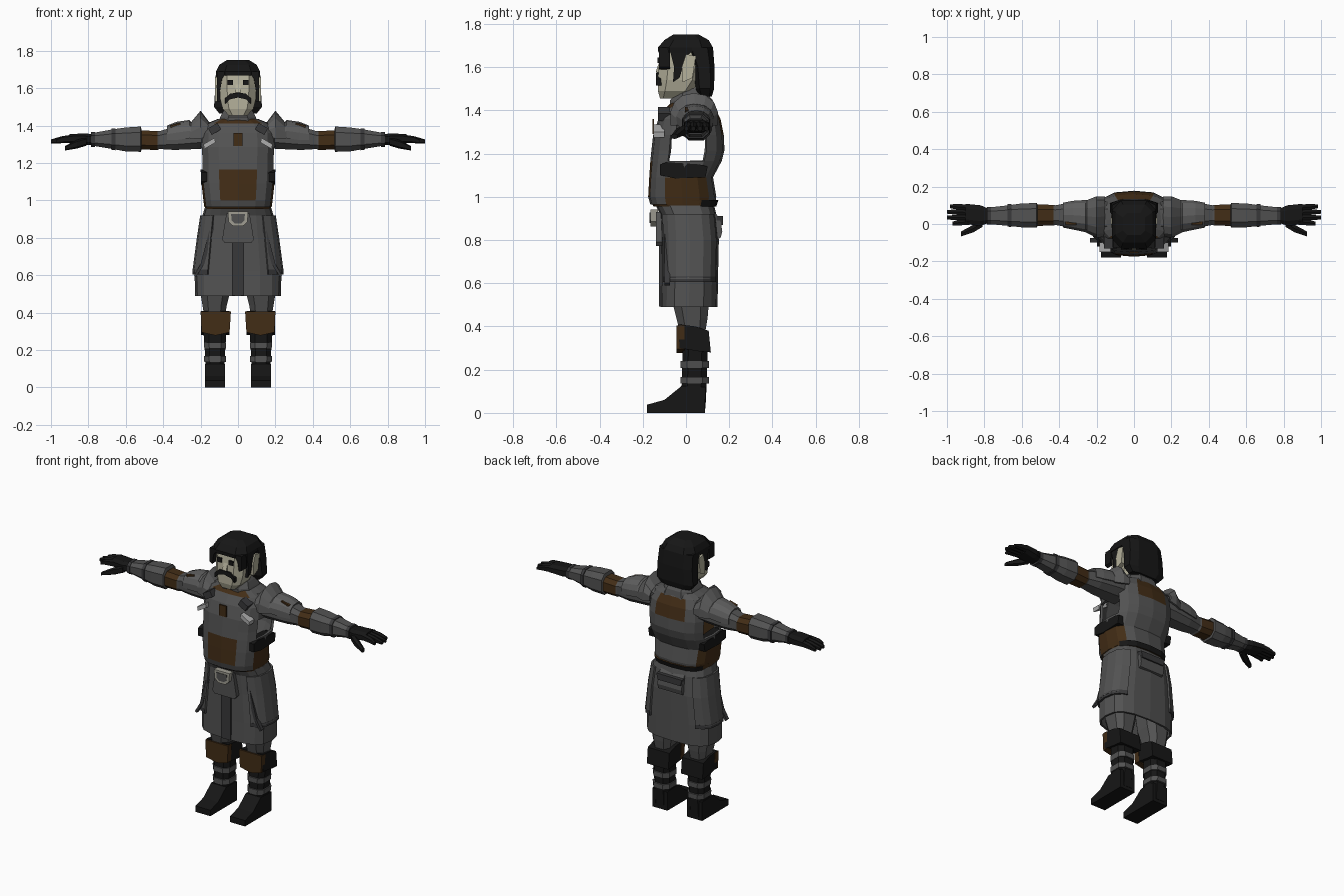
import bpy, bmesh, math
from mathutils import Vector

if "Cube" in bpy.data.objects:
    bpy.data.objects.remove(bpy.data.objects["Cube"])

PALETTE = {
    "cloth_grey": (0.085, 0.085, 0.085), "trim_dark": (0.04, 0.04, 0.042),
    "leather_black": (0.008, 0.008, 0.008), "leather_brown": (0.055, 0.026, 0.008),
    "skin": (0.46, 0.44, 0.33), "metal_pale": (0.35, 0.34, 0.29),
    "strap_light": (0.42, 0.42, 0.42), "plate_grey": (0.11, 0.11, 0.11)}
MATS = {}
for key, col in PALETTE.items():
    MATS[key] = bpy.data.materials.new(key)
    MATS[key].diffuse_color = (*col, 1)


def finish(name, bm, mat, mirror=False, rules=(), cut=None, thick=0):
    """rules: (material, test(centre)) pairs; cut: test for faces to remove."""
    bmesh.ops.recalc_face_normals(bm, faces=bm.faces[:])
    names = [mat] + [r[0] for r in rules]
    for f in bm.faces:
        c = f.calc_center_median()
        for i, (_, test) in enumerate(rules):
            if test(c):
                f.material_index = i + 1
    if cut:
        dead = [f for f in bm.faces if cut(f.calc_center_median())]
        bmesh.ops.delete(bm, geom=dead, context='FACES')
    me = bpy.data.meshes.new(name)
    bm.to_mesh(me)
    bm.free()
    for n in names:
        me.materials.append(MATS[n])
    ob = bpy.data.objects.new(name, me)
    bpy.context.collection.objects.link(ob)
    if thick:
        s = ob.modifiers.new("thickness", 'SOLIDIFY')
        s.thickness = thick
        s.offset = -1
    if mirror:
        ob.modifiers.new("mirror", 'MIRROR')
    return ob


def tube(name, stations, mat, axis='z', n=8, e=0.7, half=True, caps=True,
         arc=None, **kw):
    """Loft of rounded rings; station = (pos, lo1, hi1, lo2, hi2)."""
    full = arc is None
    a0, a1 = arc or (0, 360)
    count = n if full else n + 1
    ang = [math.radians(a0 + (a1 - a0) * (i + (0.5 if half and full else 0)) / n)
           for i in range(count)]
    p = lambda v: math.copysign(abs(v) ** e, v) if abs(v) > 1e-6 else 0.0
    unit = [(p(math.cos(a)), p(math.sin(a))) for a in ang]
    if full:
        m = max(abs(u[0]) for u in unit)
        unit = [(u / m, v / m) for u, v in unit]
    bm = bmesh.new()
    rings = []
    for t, l1, h1, l2, h2 in stations:
        row = []
        for u, v in unit:
            a, b = (l1 + h1) / 2 + u * (h1 - l1) / 2, (l2 + h2) / 2 + v * (h2 - l2) / 2
            row.append(bm.verts.new((a, b, t) if axis == 'z' else (t, a, b)))
        rings.append(row)
    for r, s in zip(rings, rings[1:]):
        for i in range(count if full else count - 1):
            j = (i + 1) % count
            bm.faces.new((r[i], r[j], s[j], s[i]))
    if caps and full:
        bm.faces.new(rings[0])
        bm.faces.new(rings[-1])
    return finish(name, bm, mat, **kw)


def prism(name, pts, axis, a, b, mat, **kw):
    """Polygon extruded from a to b along an axis."""
    put = {'x': lambda p, t: (t, p[0], p[1]), 'y': lambda p, t: (p[0], t, p[1]),
           'z': lambda p, t: (p[0], p[1], t)}[axis]
    bm = bmesh.new()
    lo = [bm.verts.new(put(p, a)) for p in pts]
    hi = [bm.verts.new(put(p, b)) for p in pts]
    bm.faces.new(lo)
    bm.faces.new(hi)
    for i in range(len(pts)):
        j = (i + 1) % len(pts)
        bm.faces.new((lo[i], lo[j], hi[j], hi[i]))
    return finish(name, bm, mat, **kw)


def rect(x0, x1, z0, z1):
    return [(x0, z0), (x1, z0), (x1, z1), (x0, z1)]


def sym(z, w, f, b):
    return (z, -w, w, f, b)


# torso shell with open armholes and leather panels
tube("jacket", [sym(0.965, .18, -.165, .135), sym(1.0, .185, -.175, .14),
                sym(1.09, .195, -.17, .125), sym(1.165, .2, -.165, .165),
                sym(1.215, .2, -.16, .178), sym(1.285, .205, -.152, .175),
                sym(1.36, .2, -.128, .16), sym(1.41, .17, -.095, .135),
                sym(1.435, .11, -.07, .12)],
     "cloth_grey", n=16, half=False, thick=0.015,
     rules=[("leather_brown", lambda c: abs(c.x) < .1 and (
         (c.y < 0 and (1.0 < c.z < 1.18 or c.z > 1.41)) or (c.y > 0 and 1.28 < c.z < 1.42))),
         ("leather_brown", lambda c: abs(c.x) > .14 and abs(c.y) < .09 and c.z < 1.09)],
     cut=lambda c: abs(c.x) > .16 and abs(c.y) < .07 and 1.165 < c.z < 1.285)
prism("chest_strip", rect(-.024, .024, 1.29, 1.36), 'y', -.156, -.148, "leather_brown")
prism("chest_tab", [(.12, 1.31), (.18, 1.275), (.185, 1.3), (.125, 1.335)],
      'y', -.15, -.1, "strap_light", mirror=True)
prism("collar_plate", [(.09, 1.38), (.14, 1.35), (.16, 1.385), (.11, 1.415)],
      'y', -.13, -.07, "trim_dark", mirror=True)
# straps joining front and back under the arms
prism("side_strap", [(-.12, 1.1), (-.05, 1.085), (.09, 1.09), (.1, 1.14), (.06, 1.15),
                     (-.09, 1.16), (-.12, 1.15)], 'x', .13, .198, "leather_black", mirror=True)

# collar, neck and head
tube("collar", [sym(1.40, .115, -.075, .135), sym(1.445, .095, -.075, .125),
                sym(1.475, .08, -.05, .1), sym(1.5, .06, -.04, .08)], "cloth_grey")
tube("head", [sym(1.455, .05, -.12, -.05), sym(1.49, .082, -.13, .03),
              sym(1.54, .095, -.13, .07), sym(1.62, .1, -.125, .09),
              sym(1.7, .1, -.115, .09)], "skin", e=.6)
prism("ear", [(-.015, 1.53), (.03, 1.55), (.045, 1.65), (.0, 1.66), (-.02, 1.6)],
      'x', .09, .122, "skin", mirror=True)
tube("hair_back", [sym(1.465, .1, .06, .12), sym(1.5, .128, .045, .13),
                   sym(1.6, .122, .035, .132), sym(1.69, .118, 0, .125)],
     "leather_black", e=.6)
tube("hair_top", [sym(1.668, .116, -.128, .125), sym(1.69, .118, -.13, .125),
                  sym(1.725, .1, -.1, .105), sym(1.75, .06, -.06, .06)],
     "leather_black", e=.6)
prism("hair_fringe", [(.06, 1.69), (.112, 1.69), (.114, 1.6), (.095, 1.59), (.085, 1.65)],
      'y', -.126, -.075, "leather_black", mirror=True)
prism("sideburn", [(-.075, 1.68), (.04, 1.68), (.0, 1.65), (-.03, 1.55), (-.06, 1.53),
                   (-.055, 1.6)], 'x', .085, .112, "leather_black", mirror=True)
prism("eye", rect(.026, .056, 1.618, 1.645), 'y', -.133, -.115, "leather_black", mirror=True)
prism("nose", [(-.125, 1.62), (-.14, 1.578), (-.12, 1.572)], 'x', -.014, .014, "skin")
prism("moustache", [(0, 1.575), (.04, 1.572), (.07, 1.545), (.068, 1.515), (.045, 1.54),
                    (0, 1.55)], 'y', -.138, -.11, "leather_black", mirror=True)

# belt and buckle
tube("belt", [sym(.955, .175, -.15, .14), sym(.985, .182, -.17, .15)], "leather_brown", n=16,
     half=False, rules=[("leather_black", lambda c: c.y > .05)])
prism("buckle", [(-.055, .94), (.055, .94), (.05, .885), (.025, .862), (-.025, .862),
                 (-.05, .885)], 'y', -.165, -.13, "metal_pale")
prism("buckle_center", [(-.037, .927), (.037, .927), (.034, .892), (.018, .878), (-.018, .878),
                        (-.034, .892)], 'y', -.168, -.16, "cloth_grey")

# coat skirt with overlapping panels
SKIRT = [(.96, .178, -.14, .13), (.92, .19, -.12, .14), (.8, .208, -.116, .152),
         (.62, .232, -.116, .148), (.49, .23, -.118, .146)]
tube("skirt", [sym(*s) for s in SKIRT], "cloth_grey", n=16, half=False, caps=False, thick=.012)
tube("skirt_side_panel", [sym(z, w + .012, f - .006, b + .006) for z, w, f, b in SKIRT[1:4]],
     "cloth_grey", n=6, arc=(-56, 56), thick=.02, mirror=True)
tube("skirt_panel_hem", [sym(.63, .243, -.123, .155), sym(.605, .243, -.123, .155)],
     "trim_dark", n=6, arc=(-56, 56), thick=.02, mirror=True)
prism("front_slit", rect(-.033, .033, .492, .8), 'y', -.125, -.1, "trim_dark")
prism("front_flap", [(-.062, .93), (.062, .93), (.085, .79), (.07, .772), (-.07, .772),
                     (-.085, .79)], 'y', -.138, -.1, "cloth_grey")
prism("front_seam", [(.1, .95), (.125, .95), (.2, .66), (.235, .6), (.225, .59), (.18, .66)],
      'y', -.1, -.075, "trim_dark", mirror=True)
prism("back_pouch", [(.13, .93), (.158, .9), (.168, .84), (.16, .81), (.13, .8)],
      'x', -.085, .085, "cloth_grey")
prism("back_flap", [(-.09, .91), (.09, .91), (.08, .87), (-.08, .87)], 'y', .14, .172,
      "trim_dark")

# legs, knee guards and boots
tube("thigh", [(.7, .02, .2, -.07, .1), (.5, .045, .2, -.06, .105), (.44, .06, .19, -.045, .1),
               (.38, .07, .18, -.03, .09)], "cloth_grey", mirror=True)
prism("knee_guard", [(-.035, .41), (.045, .4), (.105, .38), (.115, .28), (.06, .285),
                     (-.03, .3)], 'x', .045, .197, "leather_black", mirror=True)
prism("knee_plate", [(.038, .405), (.045, .295), (.12, .278), (.195, .295), (.2, .405)],
      'y', -.045, -.008, "leather_brown", mirror=True)
tube("boot_shaft", [(.02, .07, .175, -.02, .09), (.12, .073, .172, -.02, .095),
                    (.3, .062, .185, -.015, .1)], "leather_black", mirror=True)
for k, z in enumerate((.135, .208)):
    tube("boot_strap_%d" % k, [(z, .063, .18, -.026, .107), (z + .032, .063, .183, -.026, .107)],
         "cloth_grey", mirror=True)
prism("foot", [(-.18, 0), (.088, 0), (.09, .12), (-.02, .125), (-.1, .06), (-.18, .038)],
      'x', .07, .176, "leather_black", mirror=True)

# arms
tube("arm", [(.14, -.05, .12, 1.28, 1.42), (.22, -.04, .12, 1.275, 1.42),
             (.34, -.02, .115, 1.27, 1.395), (.42, -.005, .1, 1.275, 1.37),
             (.43, -.008, .102, 1.27, 1.37), (.515, -.01, .105, 1.272, 1.375),
             (.52, -.018, .112, 1.26, 1.395), (.6, -.018, .11, 1.262, 1.39),
             (.67, -.01, .1, 1.275, 1.38), (.78, .0, .088, 1.293, 1.36)],
     "cloth_grey", axis='x', mirror=True,
     rules=[("leather_brown", lambda c: .428 < c.x < .517)])
tube("bracer_strap", [(.655, -.016, .108, 1.268, 1.386), (.675, -.014, .106, 1.27, 1.384)],
     "trim_dark", axis='x', mirror=True)
tube("cuff", [(.765, -.004, .092, 1.287, 1.365), (.785, -.004, .092, 1.287, 1.365)],
     "trim_dark", axis='x', mirror=True)
# flared shoulder guard with raised ridge
tube("shoulder_guard", [(.155, -.07, .15, 1.3, 1.42), (.2, -.075, .15, 1.25, 1.48),
                        (.25, -.05, .13, 1.28, 1.42), (.26, -.045, .13, 1.28, 1.43),
                        (.33, -.03, .125, 1.27, 1.42), (.38, -.02, .115, 1.28, 1.4)],
     "plate_grey", axis='x', half=False, e=.9, arc=(-15, 195), caps=False, thick=.012,
     mirror=True)
prism("shoulder_patch", [(.3, 1.39), (.35, 1.375), (.365, 1.4), (.31, 1.415)],
      'y', -.005, .05, "leather_brown", mirror=True)

# gloves: palm, fingers and thumb
tube("palm", [(.78, .005, .083, 1.298, 1.355), (.82, -.01, .1, 1.295, 1.358),
              (.9, .0, .108, 1.305, 1.355)], "leather_black", axis='x', mirror=True)
for k, (y0, y1, x1) in enumerate(((.088, .095, .985), (.062, .065, 1.0),
                                  (.036, .034, 1.0), (.012, .002, .97))):
    ym = (y0 + y1) / 2
    tube("finger_%d" % k, [(.88, y0 - .016, y0 + .016, 1.31, 1.35),
                           (.94, ym - .015, ym + .015, 1.308, 1.342),
                           (x1, y1 - .01, y1 + .01, 1.305, 1.325)],
         "leather_black", axis='x', n=6, mirror=True)
tube("thumb", [(.81, -.015, .03, 1.295, 1.335), (.86, -.045, -.005, 1.28, 1.322),
               (.925, -.066, -.04, 1.268, 1.29)], "leather_black", axis='x', n=6, mirror=True)

for m in bpy.data.materials:
    if m.users and not m.is_grease_pencil:
        m.use_nodes = True
        m.node_tree.nodes["Principled BSDF"].inputs["Base Color"].default_value = m.diffuse_color
